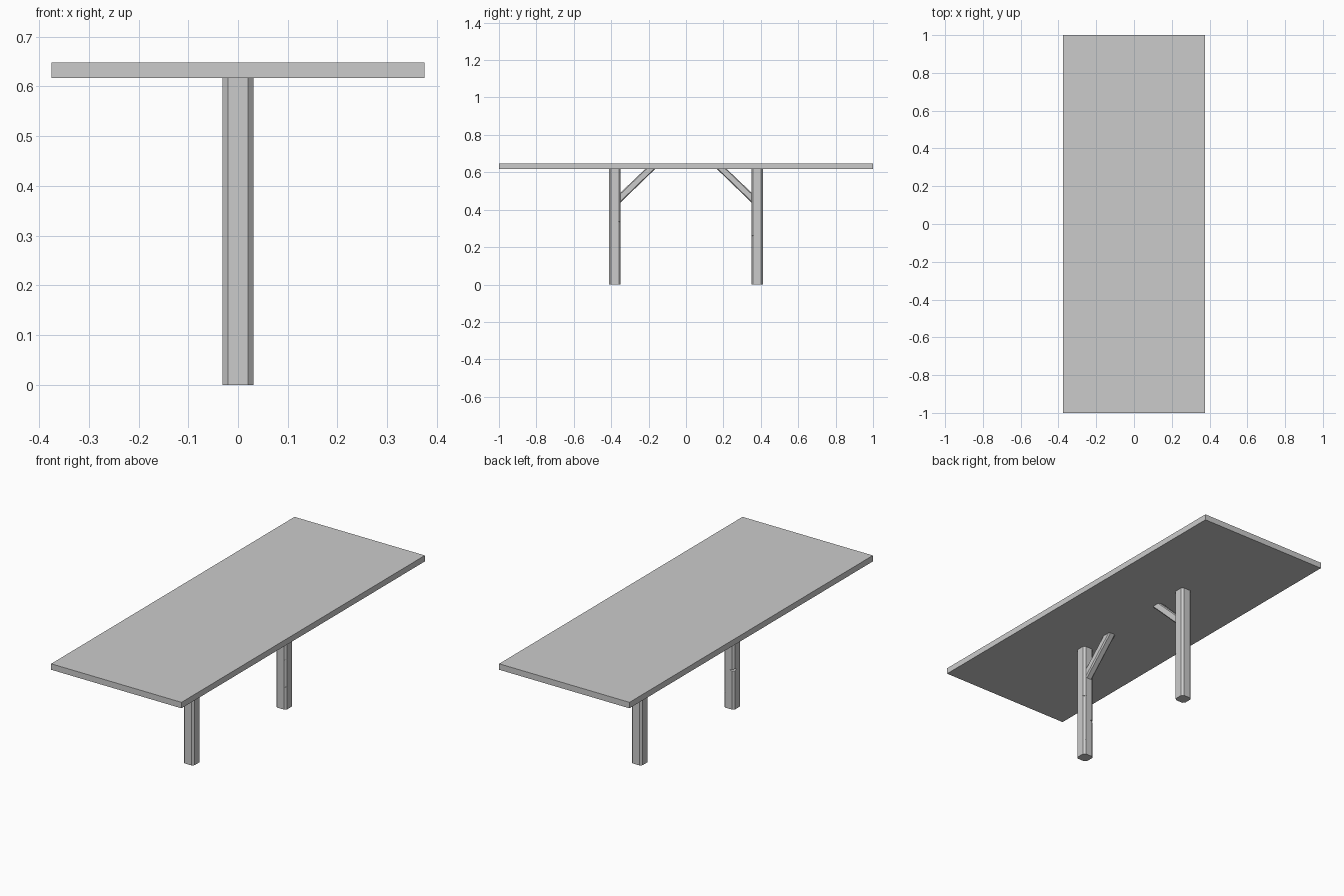
import bpy, bmesh
from math import radians
from mathutils import Vector, Matrix

if "Cube" in bpy.data.objects:
    bpy.data.objects.remove(bpy.data.objects["Cube"])

LEG_Y, LEG_HALF, UNDER, TOP = 0.38, 0.031, 0.617, 0.648


def finish(name, bm):
    bmesh.ops.recalc_face_normals(bm, faces=bm.faces)
    mesh = bpy.data.meshes.new(name)
    bm.to_mesh(mesh)
    bm.free()
    ob = bpy.data.objects.new(name, mesh)
    bpy.context.collection.objects.link(ob)
    return ob


def chamfered_square(hx, hy, c):
    return [(hx, -hy + c), (hx, hy - c), (hx - c, hy), (-hx + c, hy),
            (-hx, hy - c), (-hx, -hy + c), (-hx + c, -hy), (hx - c, -hy)]


def prism(name, ring_a, ring_b):
    bm = bmesh.new()
    a = [bm.verts.new(p) for p in ring_a]
    b = [bm.verts.new(p) for p in ring_b]
    bm.faces.new(a)
    bm.faces.new(b)
    n = len(a)
    for i in range(n):
        j = (i + 1) % n
        bm.faces.new((a[i], a[j], b[j], b[i]))
    return finish(name, bm)


def nick(leg, sx, sy, z, depth):
    # wedge-shaped chip cut into one vertical corner of a leg
    out = Vector((sx, sy, 0)).normalized()
    side = Vector((-out.y, out.x, 0))
    up = Vector((0, 0, 1))
    edge = Vector((sx * (LEG_HALF - 0.005), leg["cy"] + sy * (LEG_HALF - 0.005), z))
    tri = [edge - out * depth, edge + out * 0.02 + up * (0.008 + depth * 0.3),
           edge + out * 0.02 - up * (0.008 + depth * 0.3)]
    cutter = prism("nick_cutter", [p - side * 0.05 for p in tri],
                   [p + side * 0.05 for p in tri])
    cutter.hide_render = True
    cutter.hide_set(True)
    mod = leg.modifiers.new("nick", 'BOOLEAN')
    mod.object, mod.operation, mod.solver = cutter, 'DIFFERENCE', 'EXACT'


# table top
bm = bmesh.new()
bmesh.ops.create_cube(bm, size=1, matrix=Matrix.Translation((0, 0, (UNDER + TOP) / 2))
                      @ Matrix.Diagonal((0.75, 2, TOP - UNDER, 1)))
finish("table_top", bm)

# legs with chips on the inner corners: (x side, height, depth)
chips = {-1: [(1, 0.335, 0.003), (1, 0.08, 0.003), (-1, 0.205, 0.012)],
         1: [(1, 0.26, 0.003), (1, 0.115, 0.003)]}
for s, label in ((-1, "front"), (1, "back")):
    section = chamfered_square(LEG_HALF, LEG_HALF, 0.0105)
    cy = s * LEG_Y
    leg = prism(label + "_leg", [(x, y + cy, 0) for x, y in section],
                [(x, y + cy, UNDER) for x, y in section])
    leg["cy"] = cy
    for sx, z, depth in chips[s]:
        nick(leg, sx, -s, z, depth)

    # diagonal brace, sliced flat against the leg and the top
    section = chamfered_square(0.02, 0.0265, 0.007)
    prism(label + "_brace", [(x, s * 0.352, 0.463 + t) for x, t in section],
          [(x, s * (0.192 + t), UNDER) for x, t in section])
